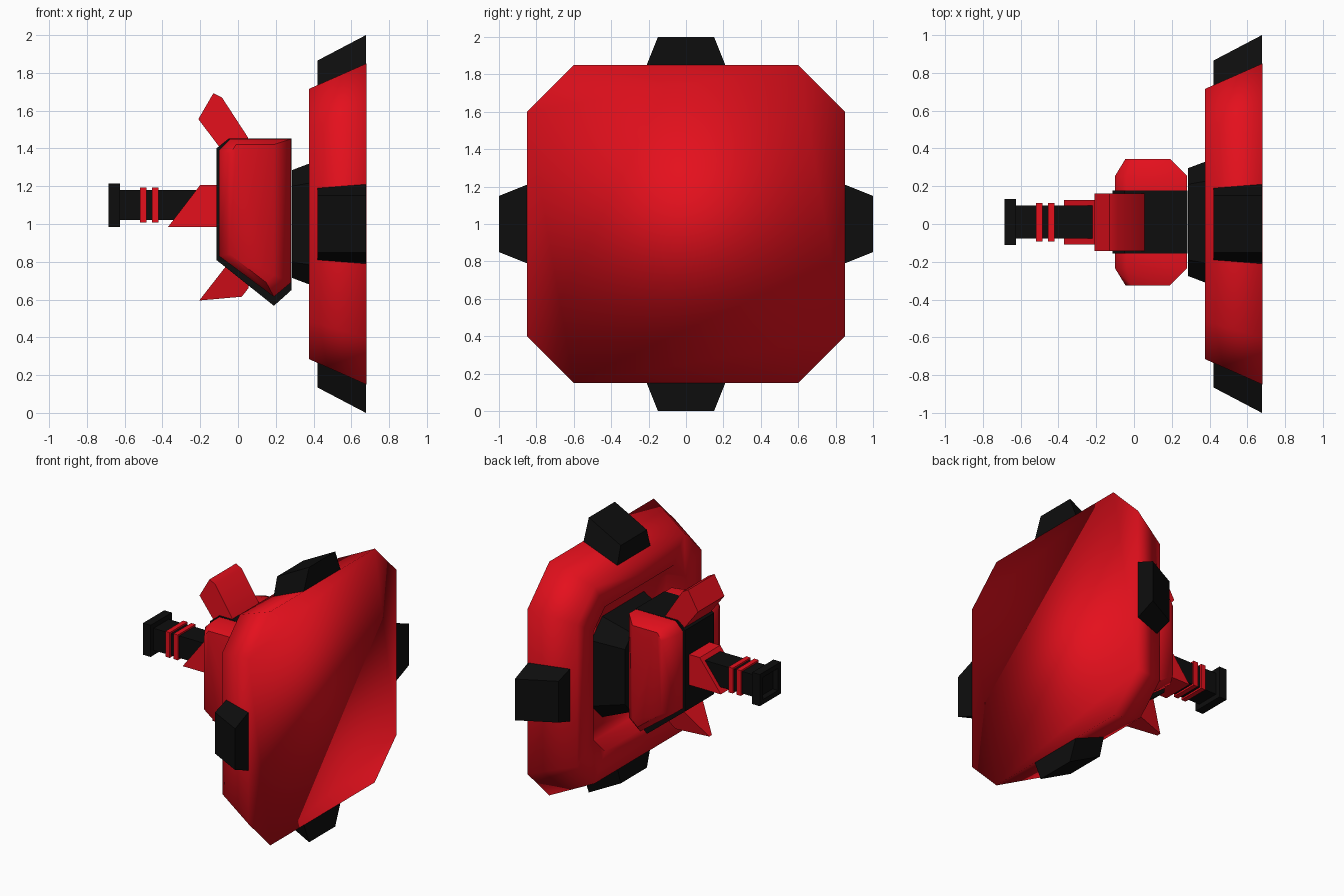
import bpy, bmesh, math

if "Cube" in bpy.data.objects:
    bpy.data.objects.remove(bpy.data.objects["Cube"])


def material(name, rgb):
    m = bpy.data.materials.new(name)
    m.diffuse_color = (*rgb, 1)
    m.use_nodes = True
    m.node_tree.nodes["Principled BSDF"].inputs["Base Color"].default_value = m.diffuse_color
    return m


RED = material("red_paint", (0.78, 0.005, 0.012))
BLACK = material("black_metal", (0.004, 0.004, 0.004))
YC = 0.01  # centre line of the gun parts


def loft(name, rings, mat, smooth=None):
    """Skin a row of equal-sized point rings and cap both ends."""
    bm = bmesh.new()
    loops = [[bm.verts.new(p) for p in ring] for ring in rings]
    n = len(loops[0])
    for a, b in zip(loops, loops[1:]):
        for i in range(n):
            j = (i + 1) % n
            bm.faces.new((a[i], a[j], b[j], b[i]))
    bm.faces.new(loops[0])
    bm.faces.new(loops[-1])
    bmesh.ops.recalc_face_normals(bm, faces=bm.faces)
    mesh = bpy.data.meshes.new(name)
    bm.to_mesh(mesh)
    bm.free()
    mesh.materials.append(mat)
    obj = bpy.data.objects.new(name, mesh)
    bpy.context.collection.objects.link(obj)
    if smooth is not None:
        bpy.ops.object.select_all(action='DESELECT')
        obj.select_set(True)
        bpy.context.view_layer.objects.active = obj
        bpy.ops.object.shade_smooth_by_angle(angle=math.radians(smooth))
    return obj


def octagon(x, half, cut, y=0.0, z=1.0):
    k = half - cut
    pts = [(half, k), (k, half), (-k, half), (-half, k),
           (-half, -k), (-k, -half), (k, -half), (half, -k)]
    return [(x, y + a, z + b) for a, b in pts]


def rect(x, hy, hz, z=1.1):
    return [(x, YC + a * hy, z + b * hz) for a, b in ((1, 1), (-1, 1), (-1, -1), (1, -1))]


def slab(profile, y):
    return [(x, y, z) for x, z in profile]


# Wall plate: chamfered square with a recess in its front
loft("wall_plate", [octagon(0.68, 0.85, 0.25), octagon(0.375, 0.715, 0.20),
                    octagon(0.375, 0.525, 0.13), octagon(0.50, 0.50, 0.12)], RED, 180)

# Four black clamps around the plate rim
for i, side in enumerate(("top", "left", "bottom", "right")):
    c, s = round(math.cos(i * math.pi / 2)), round(math.sin(i * math.pi / 2))
    rings = []
    for x, r0, w0, r1, w1, r2, w2 in ((0.42, 0.66, 0.19, 0.735, 0.19, 0.865, 0.15),
                                      (0.677, 0.66, 0.21, 0.85, 0.21, 1.0, 0.15)):
        pts = [(w0, r0), (w1, r1), (w2, r2), (-w2, r2), (-w1, r1), (-w0, r0)]
        rings.append([(x, c * w - s * r, 1 + s * w + c * r) for w, r in pts])
    loft("clamp_" + side, rings, BLACK)

# Mounting block between plate and body
loft("mount_block", [octagon(0.285, 0.285, 0.085, YC), octagon(0.51, 0.37, 0.13, YC)], BLACK)

# Black body core
core = [(-0.115, 1.40), (-0.05, 1.452), (0.283, 1.452), (0.283, 0.65), (0.19, 0.567), (-0.115, 0.81)]
loft("body_core", [slab(core, YC - 0.167), slab(core, YC + 0.167)], BLACK)

# Red side cheeks with bevelled outer faces
wide = [(-0.10, 1.39), (-0.04, 1.45), (0.28, 1.45), (0.28, 0.69), (0.19, 0.615), (-0.10, 0.83)]
narrow = [(-0.045, 1.37), (-0.01, 1.42), (0.19, 1.42), (0.19, 0.73), (0.15, 0.69), (-0.045, 0.84)]
for side, s in (("left", 1), ("right", -1)):
    loft("cheek_" + side, [slab(wide, YC + s * 0.15), slab(wide, YC + s * 0.245),
                           slab(narrow, YC + s * 0.335)], RED, 60)

# Top fin
fin = [(-0.21, 1.555), (-0.13, 1.693), (-0.085, 1.67), (0.055, 1.455), (0.0, 1.42), (-0.10, 1.41)]
loft("top_fin", [slab(fin, YC - 0.152), slab(fin, YC + 0.152)], RED, 45)

# Lower spike, narrowing toward its tip
spike = [(-0.205, 0.595, 0.015), (-0.065, 0.775, 0.11), (0.06, 0.73, 0.11), (0.055, 0.66, 0.10), (0.02, 0.615, 0.08)]
loft("lower_spike", [[(x, YC + s * w, z) for x, z, w in spike] for s in (-1, 1)], RED, 45)

# Barrel root wedge
wedge = [(-0.37, 0.985), (-0.20, 1.207), (-0.10, 1.207), (-0.10, 0.985)]
loft("barrel_root", [slab(wedge, YC - 0.118), slab(wedge, YC + 0.118)], RED)

# Barrel, red bands and hollow muzzle
loft("barrel", [rect(-0.64, 0.087, 0.08), rect(-0.10, 0.087, 0.08)], BLACK)
for i, x in enumerate((-0.52, -0.455)):
    loft(f"barrel_band_{i + 1}", [rect(x, 0.102, 0.092), rect(x + 0.035, 0.102, 0.092)], RED)
loft("muzzle", [rect(-0.625, 0.122, 0.115), rect(-0.686, 0.122, 0.115),
                rect(-0.686, 0.085, 0.08), rect(-0.65, 0.08, 0.075)], BLACK)
